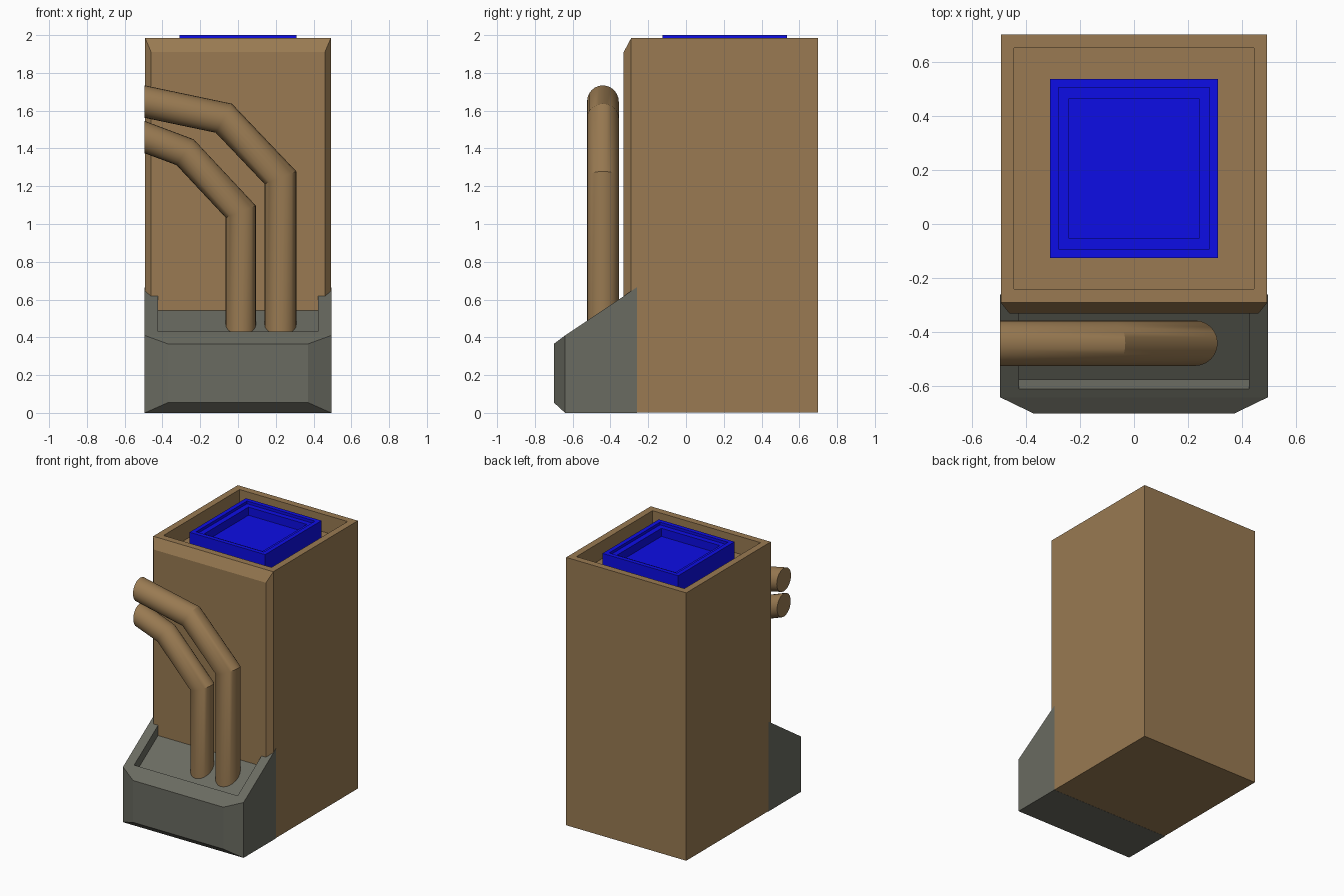
import bpy, bmesh, math
from mathutils import Vector

if "Cube" in bpy.data.objects:
    bpy.data.objects.remove(bpy.data.objects["Cube"])


def material(name, rgb):
    m = bpy.data.materials.new(name)
    m.diffuse_color = (*rgb, 1)
    m.use_nodes = True
    m.node_tree.nodes["Principled BSDF"].inputs["Base Color"].default_value = m.diffuse_color
    return m


BROWN = material("brown", (0.319, 0.195, 0.084))
GRAY = material("warm_gray", (0.144, 0.147, 0.119))
BLUE = material("blue", (0.004, 0.004, 0.79))


def finish(bm, name, mat):
    bmesh.ops.recalc_face_normals(bm, faces=bm.faces[:])
    me = bpy.data.meshes.new(name)
    bm.to_mesh(me)
    bm.free()
    me.materials.append(mat)
    ob = bpy.data.objects.new(name, me)
    bpy.context.collection.objects.link(ob)
    return ob


def loft(bm, rings):
    """Skin equal-length rings of points and cap both ends."""
    vs = [[bm.verts.new(p) for p in r] for r in rings]
    n = len(vs[0])
    for a, b in zip(vs, vs[1:]):
        for i in range(n):
            bm.faces.new((a[i], a[(i + 1) % n], b[(i + 1) % n], b[i]))
    bm.faces.new(vs[0])
    bm.faces.new(vs[-1])
    bmesh.ops.recalc_face_normals(bm, faces=bm.faces[:])
    bm.normal_update()


def section(y, x, z0, z1):
    return [(-x, y, z0), (x, y, z0), (x, y, z1), (-x, y, z1)]


def inset(bm, face, width):
    bmesh.ops.inset_individual(bm, faces=[face], thickness=width)
    return face


def sink(bm, face, depth):
    n = face.normal.copy()
    f = bmesh.ops.extrude_discrete_faces(bm, faces=[face])["faces"][0]
    bmesh.ops.translate(bm, verts=f.verts[:], vec=-n * depth)
    bm.normal_update()
    return f


def top_face(bm):
    return max((f for f in bm.faces if f.normal.z > 0.7),
               key=lambda f: f.calc_area())


# Cabinet with chamfered front and open recess on top
bm = bmesh.new()
loft(bm, [section(0.70, 0.492, 0.001, 1.985),
          section(-0.29, 0.492, 0.001, 1.985),
          section(-0.33, 0.46, 0.001, 1.91)])
sink(bm, inset(bm, top_face(bm), 0.07), 0.13)
finish(bm, "cabinet", BROWN)

# Blue top block with stepped hollow
bm = bmesh.new()
loft(bm, [section(0.535, 0.31, 1.85, 2.0), section(-0.125, 0.31, 1.85, 2.0)])
step = sink(bm, inset(bm, top_face(bm), 0.045), 0.02)
sink(bm, inset(bm, step, 0.055), 0.06)
finish(bm, "top_block", BLUE)

# Sloped tray at the front, recessed along its slope
bm = bmesh.new()
loft(bm, [section(-0.26, 0.494, 0, 0.665),
          section(-0.64, 0.494, 0, 0.41),
          section(-0.70, 0.37, 0.055, 0.365)])
floor = inset(bm, top_face(bm), 0.07)
for v in floor.verts:
    y = -0.61 if v.co.y < -0.45 else -0.28
    v.co = (math.copysign(0.424, v.co.x), y, 0.41 + (y + 0.64) * 0.255 / 0.38)
bm.normal_update()
sink(bm, floor, 0.063)
finish(bm, "front_tray", GRAY)


# Mitred pipes bending to the left
def pipe(name, pts, r, y=-0.44, sides=24):
    pts = [Vector((x, y, z)) for x, z in pts]
    ring = [pts[0] + Vector((r * math.cos(a), r * math.sin(a), 0))
            for a in (2 * math.pi * i / sides for i in range(sides))]
    rings = [ring]
    for i in range(1, len(pts)):
        d = (pts[i] - pts[i - 1]).normalized()
        if i < len(pts) - 1:
            n = d + (pts[i + 1] - pts[i]).normalized()
        else:
            n = Vector((1, 0, 0))
        ring = [p + d * ((pts[i] - p).dot(n) / d.dot(n)) for p in ring]
        rings.append(ring)
    bm = bmesh.new()
    loft(bm, rings)
    ob = finish(bm, name, BROWN)
    bpy.ops.object.select_all(action='DESELECT')
    ob.select_set(True)
    bpy.context.view_layer.objects.active = ob
    bpy.ops.object.shade_smooth_by_angle(angle=math.radians(30))


pipe("outer_pipe", [(0.225, 0.36), (0.225, 1.245), (-0.075, 1.56), (-0.494, 1.648)], 0.084)
pipe("inner_pipe", [(0.015, 0.36), (0.015, 1.065), (-0.28, 1.38), (-0.494, 1.46)], 0.08)
